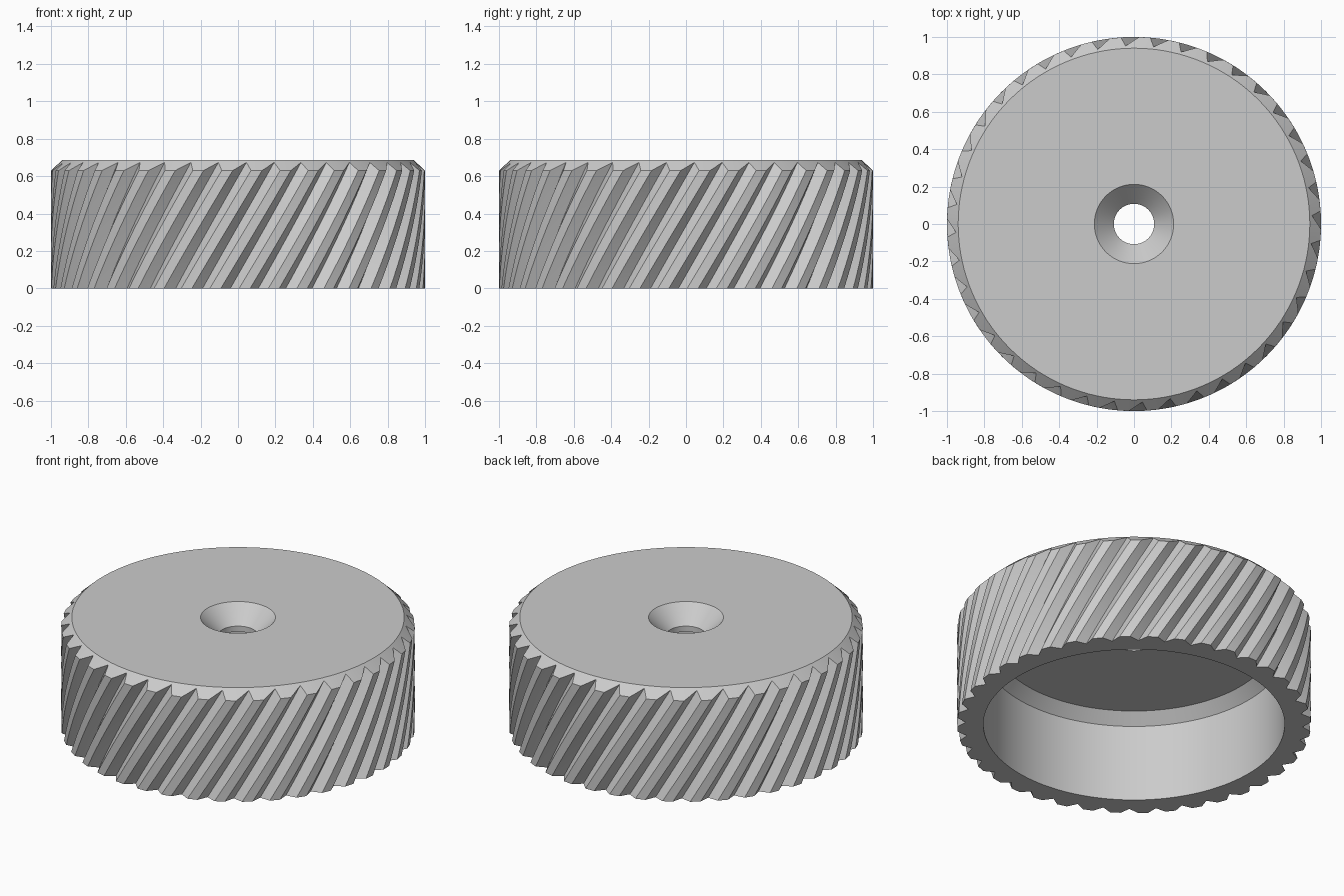
import bpy, bmesh, math

TEETH = 40
PITCH = 2 * math.pi / TEETH
LEAN = 0.6            # helix twist in radians per unit of height
HALF_GROOVE = 0.049   # half the groove width, as an angle
DEPTH = 0.047

cube = bpy.data.objects.get("Cube")
if cube:
    bpy.data.objects.remove(cube, do_unlink=True)

grey = bpy.data.materials.new("plain grey")
grey.use_nodes = True
colour = (0.6, 0.6, 0.6, 1)
grey.diffuse_color = colour
grey.node_tree.nodes["Principled BSDF"].inputs["Base Color"].default_value = colour


def ring(bm, points):
    return [bm.verts.new(p) for p in points]


def bridge(bm, a, b):
    n = len(a)
    for i in range(n):
        j = (i + 1) % n
        bm.faces.new((a[i], a[j], b[j], b[i]))


def finish(bm, name):
    bmesh.ops.recalc_face_normals(bm, faces=bm.faces)
    mesh = bpy.data.meshes.new(name)
    bm.to_mesh(mesh)
    bm.free()
    mesh.materials.append(grey)
    obj = bpy.data.objects.new(name, mesh)
    bpy.context.collection.objects.link(obj)
    return obj


def lathe(name, profile, segments=144):
    """Revolve a closed (radius, height) outline about z."""
    bm = bmesh.new()
    angles = [2 * math.pi * i / segments for i in range(segments)]
    rings = [ring(bm, [(r * math.cos(a), r * math.sin(a), z) for a in angles])
             for r, z in profile]
    for k in range(len(rings)):
        bridge(bm, rings[k], rings[(k + 1) % len(rings)])
    return finish(bm, name)


def twisted_gear(name, bottom, top, levels=20):
    """Extrude a V-grooved circle upwards along a helix."""
    bm = bmesh.new()
    rings = []
    for k in range(levels + 1):
        z = bottom + (top - bottom) * k / levels
        phase = -math.pi / 2 + 0.045 + LEAN * (z - 0.67)
        points = []
        for t in range(TEETH):
            for offset, r in ((-HALF_GROOVE, 1), (0, 1 - DEPTH), (HALF_GROOVE, 1)):
                a = phase + t * PITCH + offset
                points.append((r * math.cos(a), r * math.sin(a), z))
        rings.append(ring(bm, points))
    for a, b in zip(rings, rings[1:]):
        bridge(bm, a, b)
    bm.faces.new(rings[0])
    bm.faces.new(rings[-1])
    bmesh.ops.triangulate(bm, faces=bm.faces)
    return finish(bm, name)


# Envelope: bevelled top, hollow underside, countersunk centre hole
envelope = lathe("cap_envelope", [
    (0.852, 0), (1.06, 0), (1.06, 0.575), (0.94, 0.685),
    (0.212, 0.685), (0.108, 0.58), (0.108, 0.545), (0.79, 0.545), (0.852, 0.48)])

# Knurled cap: helical grip trimmed to the envelope
cap = twisted_gear("knurled_cap", -0.04, 0.74)
trim = cap.modifiers.new("trim", "BOOLEAN")
trim.operation = "INTERSECT"
trim.solver = "EXACT"
trim.object = envelope

bpy.ops.object.select_all(action="DESELECT")
cap.select_set(True)
bpy.context.view_layer.objects.active = cap
bpy.ops.object.modifier_apply(modifier="trim")
bpy.data.objects.remove(envelope, do_unlink=True)
bpy.ops.object.shade_smooth_by_angle(angle=math.radians(25))
